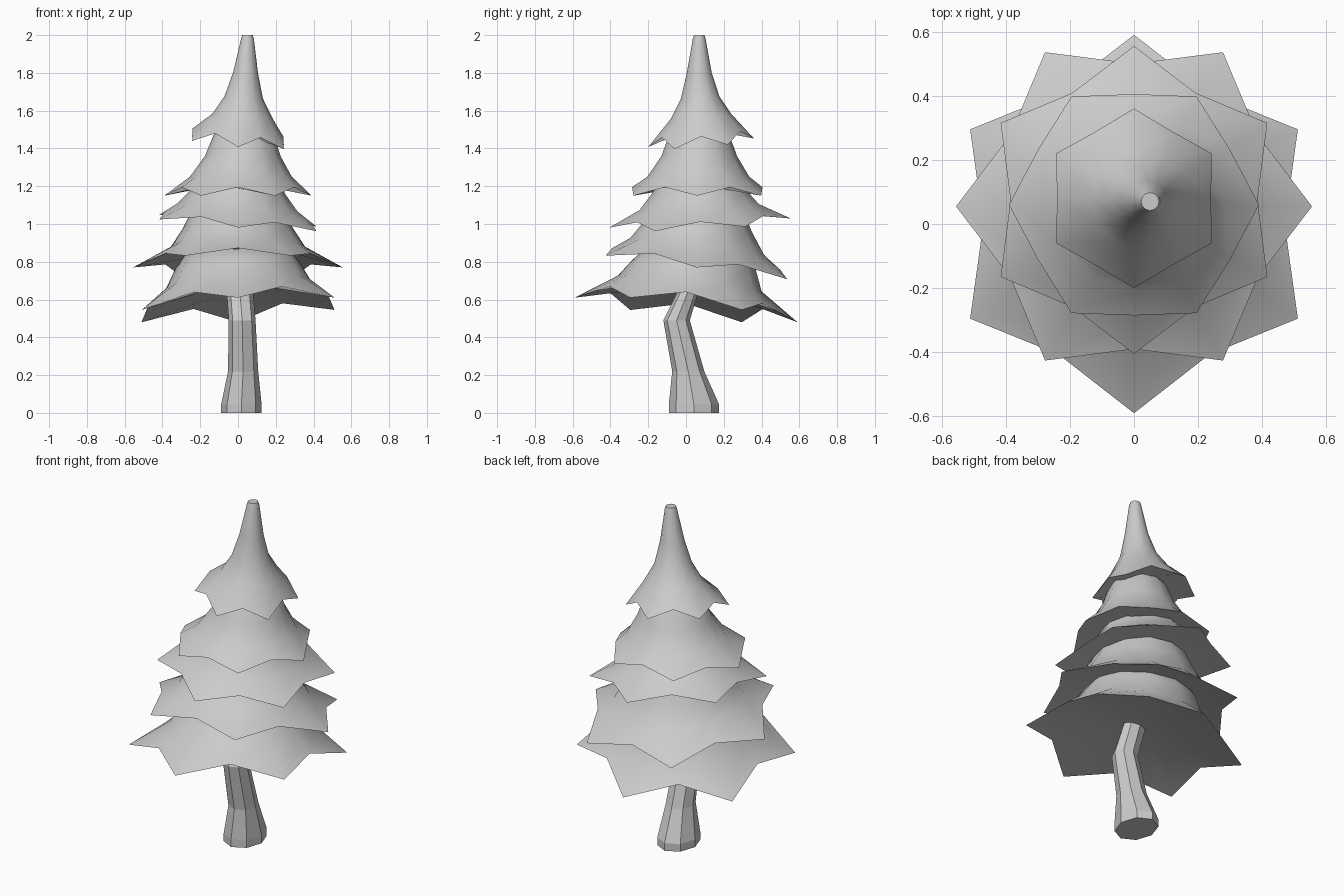
import bpy, bmesh
from math import cos, sin, pi

if "Cube" in bpy.data.objects:
    bpy.data.objects.remove(bpy.data.objects["Cube"])


def finish(name, bm, smooth):
    bmesh.ops.recalc_face_normals(bm, faces=bm.faces[:])
    mesh = bpy.data.meshes.new(name)
    bm.to_mesh(mesh)
    bm.free()
    obj = bpy.data.objects.new(name, mesh)
    bpy.context.collection.objects.link(obj)
    if smooth:
        bpy.ops.object.select_all(action='DESELECT')
        obj.select_set(True)
        bpy.context.view_layer.objects.active = obj
        bpy.ops.object.shade_smooth_by_angle(angle=smooth)
    return obj


def loft(bm, rings):
    loops = [[bm.verts.new(p) for p in ring] for ring in rings]
    for a, b in zip(loops, loops[1:]):
        n = len(a)
        for i in range(n):
            j = (i + 1) % n
            bm.faces.new((a[i], a[j], b[j], b[i]))
    bm.faces.new(loops[0][::-1])
    bm.faces.new(loops[-1])


def tier(name, centre, tip_r, valley_r, lift, tilt, turn, under, profile):
    """Star-shaped skirt: 6 drooping tips, tilted rim, profile rings (x, y, z, r) above."""
    cx, cy, cz = centre
    angles = [turn + i * pi / 6 for i in range(12)]

    def rim():
        pts = []
        for i, a in enumerate(angles):
            r = tip_r if i % 2 == 0 else valley_r
            x, y = r * cos(a), r * sin(a)
            z = cz + tilt[0] * x + tilt[1] * y + (lift if i % 2 else 0)
            pts.append((cx + x, cy + y, z))
        return pts

    def ring(x0, y0, z0, r, k):
        return [(x0 + r * cos(a), y0 + r * sin(a),
                 z0 + k * r * (tilt[0] * cos(a) + tilt[1] * sin(a))) for a in angles]

    rings = [ring(cx, cy, under[0], under[1], 1), rim()]
    for k, p in enumerate(profile):
        rings.append(ring(*p, max(0, 1 - 0.35 * k)))
    bm = bmesh.new()
    loft(bm, rings)
    finish(name, bm, 0.9)


# Foliage tiers, bottom to top
tier("foliage_tier_1", (0, 0, 0.545), 0.59, 0.47, 0.065, (0.064, -0.11), pi / 6, (0.645, 0.22),
     [(0, 0.02, 0.685, 0.38), (0, 0.04, 0.78, 0.33), (0, 0.05, 0.86, 0.27)])
tier("foliage_tier_2", (0, 0.055, 0.77), 0.555, 0.445, 0.045, (0, -0.13), 0, (0.84, 0.29),
     [(0, 0.06, 0.88, 0.355), (0, 0.06, 0.98, 0.29), (0, 0.06, 1.06, 0.25)])
tier("foliage_tier_3", (0, 0.075, 1.005), 0.48, 0.385, 0.035, (-0.075, 0.05), pi / 6, (1.05, 0.25),
     [(0, 0.07, 1.09, 0.315), (0, 0.07, 1.17, 0.25), (0.01, 0.07, 1.25, 0.2)])
tier("foliage_tier_4", (0, 0.06, 1.15), 0.39, 0.345, 0.045, (0, 0), 0, (1.19, 0.22),
     [(0.015, 0.065, 1.25, 0.27), (0.025, 0.07, 1.36, 0.2), (0.03, 0.07, 1.47, 0.16),
      (0.03, 0.07, 1.52, 0.12)])
tier("foliage_top", (0, 0.08, 1.43), 0.28, 0.24, 0.055, (-0.09, 0.08), pi / 6, (1.48, 0.14),
     [(0.025, 0.08, 1.57, 0.16), (0.03, 0.075, 1.67, 0.102), (0.04, 0.07, 1.8, 0.066),
      (0.05, 0.07, 1.98, 0.034), (0.05, 0.07, 2.0, 0.028)])

# Bent eight-sided trunk: (x, y, z, x radius, y radius)
path = [(0.018, 0.042, 0, 0.107, 0.133), (0.018, 0.042, 0.045, 0.107, 0.133),
        (0.027, 0.012, 0.22, 0.08, 0.085), (0.022, -0.05, 0.49, 0.071, 0.07),
        (0.01, 0.01, 0.64, 0.07, 0.055), (0.01, 0.03, 0.72, 0.06, 0.05)]
bm = bmesh.new()
loft(bm, [[(x + rx * cos(a), y + ry * sin(a), z)
           for a in (i * pi / 4 for i in range(8))] for x, y, z, rx, ry in path])
finish("trunk", bm, 0)
